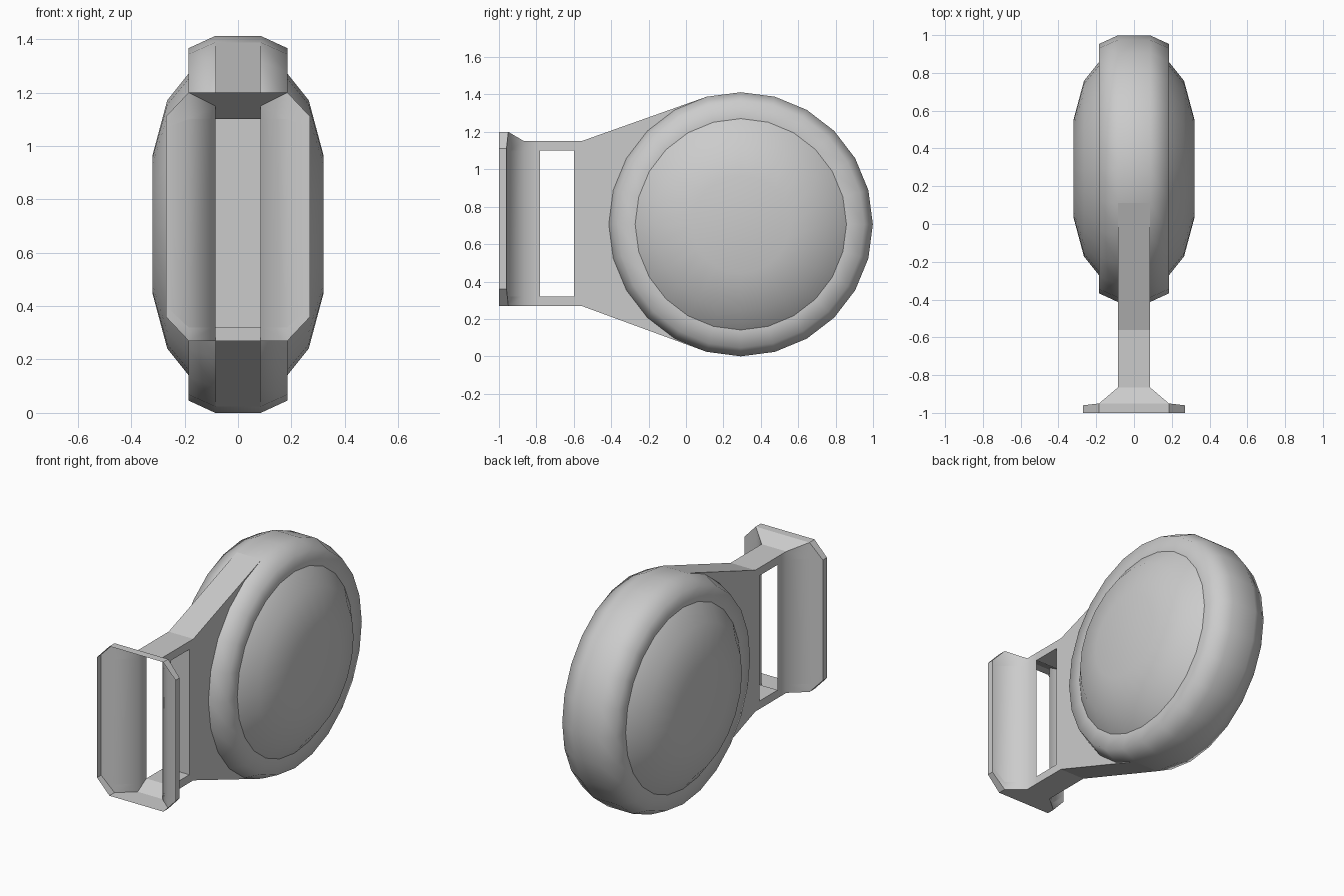
import bpy, bmesh, math

cube = bpy.data.objects.get("Cube")
if cube:
    bpy.data.objects.remove(cube, do_unlink=True)

# One plain grey for the whole model
grey = bpy.data.materials.new("plain_grey")
grey.use_nodes = True
grey.diffuse_color = (0.6, 0.6, 0.6, 1)
bsdf = grey.node_tree.nodes["Principled BSDF"]
bsdf.inputs["Base Color"].default_value = grey.diffuse_color
bsdf.inputs["Roughness"].default_value = 0.7

CY, CZ, R, SIDES = 0.293, 0.706, 0.706, 24
HALF = 0.085                      # half thickness of the neck plate
SLOT_LO, SLOT_HI = 0.32, 1.10


def finish(bm, name):
    mesh = bpy.data.meshes.new(name)
    bm.to_mesh(mesh)
    bm.free()
    mesh.materials.append(grey)
    obj = bpy.data.objects.new(name, mesh)
    bpy.context.collection.objects.link(obj)
    return obj


def lathe(name, profile):
    """Turn (x, radius) points around the disc axis; radius 0 closes the end."""
    bm = bmesh.new()
    rings = []
    for x, r in profile:
        count = SIDES if r else 1
        angles = [2 * math.pi * i / SIDES for i in range(count)]
        rings.append([bm.verts.new((x, CY + r * math.sin(a), CZ + r * math.cos(a)))
                      for a in angles])
    for a, b in zip(rings, rings[1:]):
        for i in range(SIDES):
            j = (i + 1) % SIDES
            if len(b) == 1:
                bm.faces.new((a[i], a[j], b[0]))
            else:
                bm.faces.new((a[i], a[j], b[j], b[i]))
    for f in bm.faces:
        f.smooth = True
        axis = f.calc_center_median()
        out = (axis.x, axis.y - CY, axis.z - CZ)
        if sum(n * o for n, o in zip(f.normal_update() or f.normal, out)) < 0:
            f.normal_flip()
    return finish(bm, name)


# Round disc: rim and a domed cap on each side
half_rim = [(0.185, 0.565), (0.185, 0.66), (HALF, R)]
lathe("disc_rim", half_rim + [(-x, r) for x, r in reversed(half_rim)])
dome = [(0.185, 0.565), (0.265, 0.465), (0.32, 0.26), (0.32, 0)]
for side, s in (("left", 1), ("right", -1)):
    lathe(side + "_cap", [(s * x, r) for x, r in dome])

# Neck plate and flared flange: open-fronted shell made of vertical columns
disc_y = CY - R * math.sin(math.radians(15))
disc_z = R * math.cos(math.radians(15))
columns = [  # x, y, bottom, top
    (0.27, -1.0, 0.36, 1.11),
    (0.27, -0.96, 0.36, 1.11),
    (0.185, -0.95, 0.27, 1.20),
    (HALF, -0.865, 0.27, 1.15),
    (HALF, -0.78, 0.27, 1.15),
    (HALF, -0.60, 0.27, 1.15),
    (HALF, -0.56, 0.27, 1.15),
    (HALF, disc_y, CZ - disc_z, CZ + disc_z),
]
bm = bmesh.new()
walls, corners = [], []
for s in (1, -1):
    grid = []
    for x, y, lo, hi in columns:
        rows = (lo, max(lo + 0.04, SLOT_LO), min(hi - 0.04, SLOT_HI), hi)
        grid.append([bm.verts.new((s * x, y, z)) for z in rows])
    for i in range(len(columns) - 1):
        for k in range(3):
            if (i, k) != (4, 1):          # leave the strap slot open
                bm.faces.new((grid[i][k], grid[i + 1][k],
                              grid[i + 1][k + 1], grid[i][k + 1]))
    # clipped corners of the flange lip
    pair = {k: bm.verts.new((s * 0.185, -1.0, z)) for k, z in ((0, 0.27), (3, 1.20))}
    for k, v in pair.items():
        bm.faces.new((v, grid[0][k], grid[1][k], grid[2][k]))
    walls.append(grid)
    corners.append(pair)
left, right = walls
for k in (0, 3):                          # top and bottom skins
    bm.faces.new((corners[0][k], corners[1][k], right[2][k], left[2][k]))
    for i in range(2, len(columns) - 1):
        bm.faces.new((left[i][k], right[i][k], right[i + 1][k], left[i + 1][k]))
bmesh.ops.recalc_face_normals(bm, faces=bm.faces[:])
for f in bm.faces:
    f.smooth = True
for e in bm.edges:                        # only the flare stays soft
    a, b = e.verts
    upright = abs(a.co.z - b.co.z) > 0.99 * e.calc_length()
    e.smooth = upright and e.calc_face_angle(math.pi) < math.radians(60)
finish(bm, "neck_and_flange")

# Slot lining: funnel lips, floor, ceiling and back wall of the strap slot
path = [(-0.865, 0.27), (-0.78, SLOT_LO), (-0.60, SLOT_LO),
        (-0.60, SLOT_HI), (-0.78, SLOT_HI), (-0.865, 1.15)]
bm = bmesh.new()
strip = [[bm.verts.new((x, y, z)) for x in (-HALF, HALF)] for y, z in path]
for a, b in zip(strip, strip[1:]):
    bm.faces.new((a[0], a[1], b[1], b[0]))
finish(bm, "slot_lining")
